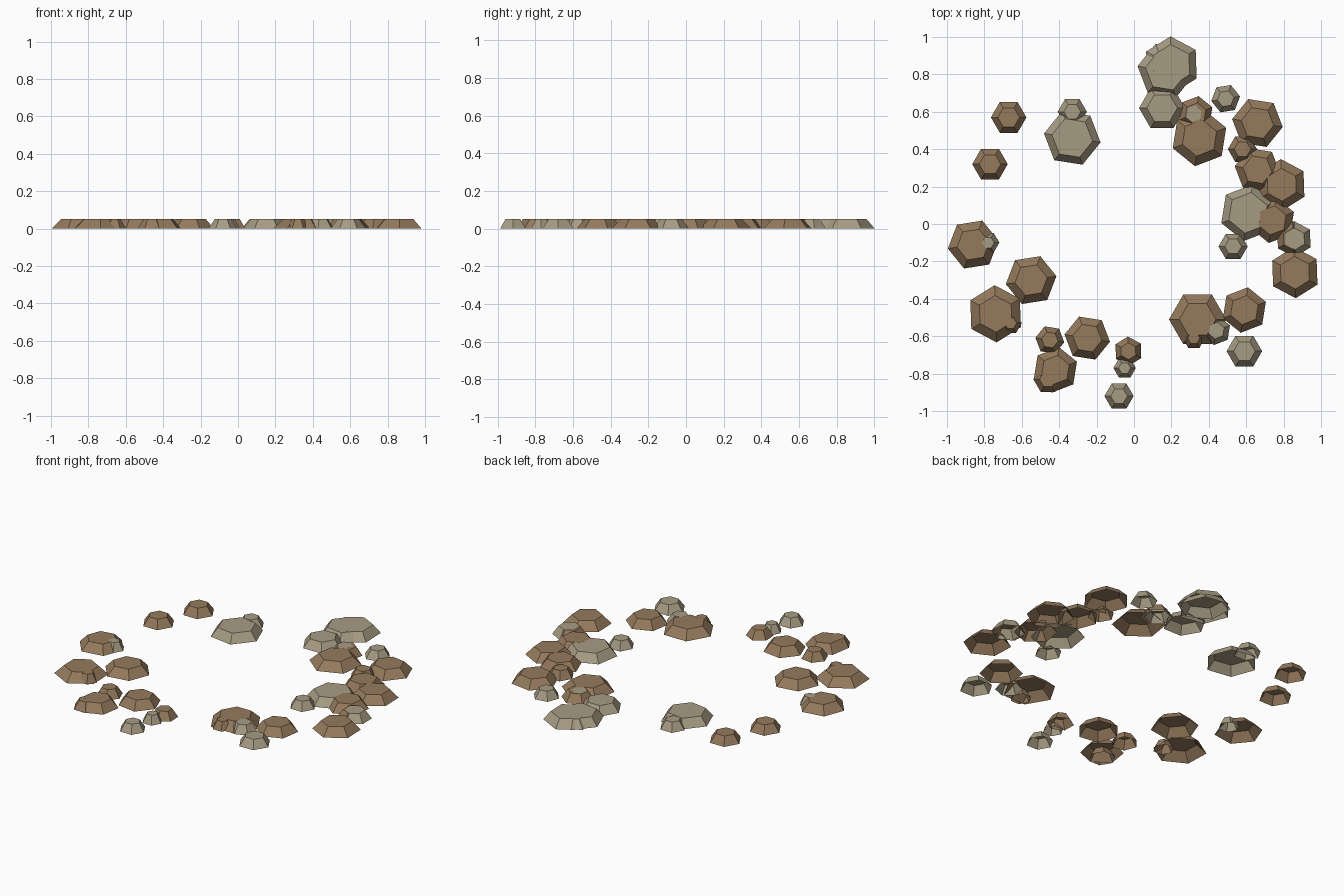
import bpy
import bmesh
from math import radians
from mathutils import Matrix

STONE_HEIGHT = 0.05
SIDES = 6

default_cube = bpy.data.objects.get("Cube")
if default_cube:
    bpy.data.objects.remove(default_cube, do_unlink=True)


def make_material(name, colour):
    """Create a plain matte material."""
    material = bpy.data.materials.new(name)
    material.use_nodes = True
    material.diffuse_color = colour
    shader = material.node_tree.nodes["Principled BSDF"]
    shader.inputs["Base Color"].default_value = colour
    return material


brown = make_material("brown stone", (.3, .195, .108, 1))
grey = make_material("grey stone", (.39, .335, .23, 1))

# Stone radii
huge, large, medium, small, tiny, pebble = .153, .137, .123, .095, .078, .06

# How far a stone is turned, in degrees
level, nudged, skewed, pointed, leaning = 0, 9, 21, 32, 51


def top_scale(material, radius):
    """Wide stones have proportionally wider flat tops."""
    widest = .72 if material is grey else .64
    return min(widest, .42 + 2 * radius)


def build_stone(name, material, radius, turn, x, y, height):
    """Flat-topped six-sided stone, open where it meets the ground."""
    mesh = bpy.data.meshes.new(name)
    bm = bmesh.new()
    bmesh.ops.create_cone(
        bm, cap_ends=True, segments=SIDES,
        radius1=radius, radius2=radius * top_scale(material, radius),
        depth=height,
        matrix=Matrix.Translation((0, 0, height / 2)),
    )
    # The cone starts with a corner on the y axis, so turn it onto x
    quarter = Matrix.Rotation(radians(turn + 90), 3, "Z")
    bmesh.ops.rotate(bm, verts=bm.verts, matrix=quarter)
    bm.normal_update()
    underside = [face for face in bm.faces if face.normal.z < -.9]
    bmesh.ops.delete(bm, geom=underside, context="FACES_ONLY")
    bm.to_mesh(mesh)
    bm.free()
    mesh.materials.append(material)
    stone = bpy.data.objects.new(name, mesh)
    stone.location = (x, y, 0)
    bpy.context.collection.objects.link(stone)


def build_cluster(label, *stones):
    """Lay a group of stones; later ones show where flat tops overlap."""
    for index, stone in enumerate(stones):
        height = STONE_HEIGHT + index * .0001
        build_stone(f"{label}_stone_{index + 1}", *stone, height)


# Back of the ring
build_cluster(
    "back",
    (grey, huge, leaning, .17, .82),
    (grey, huge, pointed, .2, .85),
    (grey, medium, level, .15, .62),
    (brown, small, skewed, .33, .59),
    (grey, tiny, skewed, .32, .59),
    (brown, huge, skewed, .35, .46),
    (grey, tiny, nudged, .49, .67),
    (grey, tiny, level, -.33, .6),
    (grey, huge, leaning, -.33, .46),
)

# Left side of the ring
build_cluster(
    "left",
    (brown, large, leaning, .66, .54),
    (brown, tiny, level, .58, .4),
    (brown, medium, leaning, .66, .29),
    (grey, huge, skewed, .61, .06),
    (brown, large, pointed, .79, .21),
    (brown, medium, skewed, .74, .02),
    (brown, small, pointed, .85, -.08),
    (grey, small, pointed, .86, -.08),
    (grey, tiny, level, .53, -.12),
    (brown, large, pointed, .86, -.26),
)

# Front of the ring
build_cluster(
    "front",
    (brown, huge, level, .34, -.51),
    (brown, pebble, level, .32, -.61),
    (grey, tiny, skewed, .44, -.57),
    (brown, medium, skewed, .59, -.46),
    (grey, small, level, .59, -.68),
    (grey, tiny, level, -.08, -.92),
    (brown, tiny, pointed, -.03, -.68),
    (grey, pebble, level, -.05, -.77),
    (brown, medium, leaning, -.25, -.61),
    (brown, tiny, leaning, -.45, -.62),
    (brown, tiny, level, -.46, -.83),
    (brown, medium, skewed, -.42, -.78),
)

# Right side of the ring
build_cluster(
    "right",
    (brown, large, nudged, -.55, -.3),
    (brown, huge, pointed, -.74, -.48),
    (brown, pebble, level, -.66, -.53),
    (brown, large, nudged, -.86, -.11),
    (grey, pebble, level, -.78, -.1),
    (brown, small, level, -.67, .57),
    (brown, small, level, -.77, .32),
)
